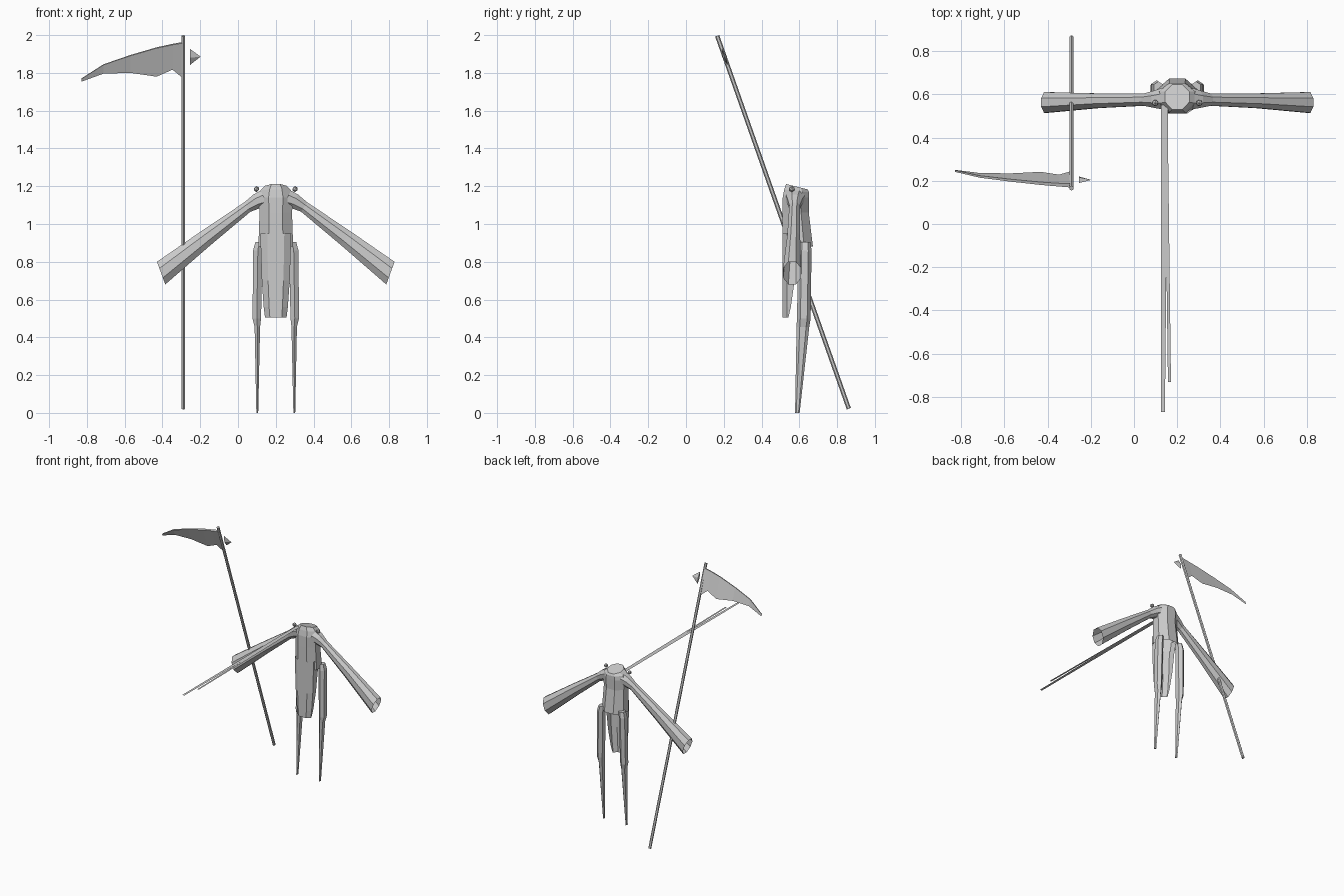
import bpy, bmesh, math
from mathutils import Vector

if "Cube" in bpy.data.objects:
    bpy.data.objects.remove(bpy.data.objects["Cube"])

grey = bpy.data.materials.new("pale grey")
grey.diffuse_color = (0.6, 0.6, 0.6, 1)
grey.use_nodes = True
grey.node_tree.nodes["Principled BSDF"].inputs["Base Color"].default_value = grey.diffuse_color
CX = 0.2  # the figure's own mirror axis


def make(name, bm):
    bmesh.ops.recalc_face_normals(bm, faces=bm.faces)
    me = bpy.data.meshes.new(name)
    bm.to_mesh(me)
    bm.free()
    me.materials.append(grey)
    ob = bpy.data.objects.new(name, me)
    bpy.context.collection.objects.link(ob)
    return ob


def loft(name, rings, closed=True, cap_start=True, cap_end=True):
    bm = bmesh.new()
    vs = [[bm.verts.new(p) for p in r] for r in rings]
    n = len(rings[0])
    for a, b in zip(vs, vs[1:]):
        for i in range(n if closed else n - 1):
            j = (i + 1) % n
            bm.faces.new((a[i], a[j], b[j], b[i]))
    if closed and cap_start:
        bm.faces.new(vs[0])
    if closed and cap_end:
        bm.faces.new(vs[-1])
    return make(name, bm)


def ring(c, u, v, n=8):
    """Polygon around c spanned by the half-axes u and v, flats facing the axes."""
    c, u, v = Vector(c), Vector(u), Vector(v)
    k = 1 / math.cos(math.pi / n)
    ang = [2 * math.pi * (i + 0.5) / n for i in range(n)]
    return [c + u * k * math.cos(t) + v * k * math.sin(t) for t in ang]


# Torso: tilted collar on top, open flaring hem at the back
torso = [  # z, x half-width, front y, back y, tilt
    (1.197, 0.056, 0.53, 0.645, -0.25),
    (1.175, 0.080, 0.520, 0.652, -0.12),
    (1.14, 0.092, 0.512, 0.652, 0),
    (1.06, 0.086, 0.511, 0.650, 0),
    (0.88, 0.092, 0.511, 0.672, 0)]
loft("torso", [ring((CX, (f + b) / 2, z), (w, 0, 0), (0, (b - f) / 2, t * (b - f) / 2))
               for z, w, f, b, t in torso], cap_end=False)

# Front tabard: a thin U-shaped panel hanging to knee height
tab = []
for z, w, yb in ((0.95, 0.082, 0.60), (0.70, 0.074, 0.575), (0.56, 0.064, 0.555), (0.505, 0.057, 0.542)):
    half = [(w, yb), (w, 0.535), (0.55 * w, 0.511)]
    tab.append([(CX - x, y, z) for x, y in half] + [(CX + x, y, z) for x, y in reversed(half)])
loft("front_tabard", tab, closed=False)

for side, s in (("left", -1), ("right", 1)):
    # Flared sleeve, open at the cuff (offset from axis, y, z, edge vector, y half-width)
    sleeve = [(0.060, 0.580, 1.135, 0.020, 0.042, 0.050),
              (0.100, 0.577, 1.120, 0.018, 0.036, 0.040),
              (0.150, 0.575, 1.090, 0.016, 0.025, 0.028),
              (0.370, 0.570, 0.925, 0.026, 0.036, 0.034),
              (0.607, 0.562, 0.740, 0.022, 0.060, 0.048)]
    loft(side + "_sleeve", [ring((CX + s * d, y, z), (s * ex, 0, ez), (0, ry, 0))
                            for d, y, z, ex, ez, ry in sleeve], cap_end=False)

    # Leg: thick thigh, thin shin (inner, outer, front, back, z)
    leg = [(0.065, 0.108, 0.605, 0.655, 0.905),
           (0.070, 0.120, 0.600, 0.660, 0.860),
           (0.078, 0.123, 0.592, 0.655, 0.500),
           (0.083, 0.112, 0.590, 0.648, 0.455),
           (0.093, 0.103, 0.579, 0.600, 0.0)]
    loft(side + "_leg", [ring((CX + s * (i + o) / 2, (f + b) / 2, z),
                              ((o - i) / 2, 0, 0), (0, (b - f) / 2, 0), 6)
                         for i, o, f, b, z in leg])

    # Shoulder stud
    bm = bmesh.new()
    bmesh.ops.create_icosphere(bm, subdivisions=1, radius=0.016)
    bmesh.ops.translate(bm, vec=(CX + s * 0.102, 0.56, 1.185), verts=bm.verts)
    make(side + "_shoulder_stud", bm)

# Two flat ribbons streaming forward
for name, pts in (("long_ribbon", ((0.125, -0.87), (0.143, -0.87), (0.157, 0.55), (0.125, 0.55))),
                  ("short_ribbon", ((0.157, -0.73), (0.171, -0.73), (0.155, 0.55), (0.140, 0.55)))):
    bm = bmesh.new()
    bm.faces.new([bm.verts.new((x, y, 1.186)) for x, y in pts])
    make(name, bm)

# Scythe: everything lies in the plane of the leaning pole
PX = -0.289
top, foot = Vector((PX, 0.165, 1.996)), Vector((PX, 0.862, 0.022))
axis = (top - foot).normalized()
normal = axis.cross(Vector((1, 0, 0)))


def on_plane(x, z, off=0.0):
    p = top + (foot - top) * ((top.z - z) / (top.z - foot.z))
    return Vector((x, p.y, p.z)) + normal * off


loft("scythe_pole", [ring(p, (0.009, 0, 0), normal * 0.010, 6) for p in (top, foot)])

# Blade: thick spine tapering to a sharp edge (x, spine z, edge z)
blade = [(-0.295, 1.96, 1.775), (-0.347, 1.951, 1.817), (-0.431, 1.933, 1.78),
         (-0.569, 1.893, 1.80), (-0.712, 1.844, 1.796), (-0.828, 1.77, 1.754)]
loft("scythe_blade", [(on_plane(x, a, -0.009 + 0.001 * i), on_plane(x, a, 0.009 - 0.001 * i),
                       on_plane(x, b)) for i, (x, a, b) in enumerate(blade)])

# Back spike: flattened pyramid
bm = bmesh.new()
base = [bm.verts.new(p) for p in (on_plane(-0.254, 1.927), on_plane(-0.254, 1.884, 0.012),
                                  on_plane(-0.254, 1.842), on_plane(-0.254, 1.884, -0.012))]
tip = bm.verts.new(on_plane(-0.198, 1.886))
bm.faces.new(base)
for i in range(4):
    bm.faces.new((base[i], base[(i + 1) % 4], tip))
make("scythe_spike", bm)
